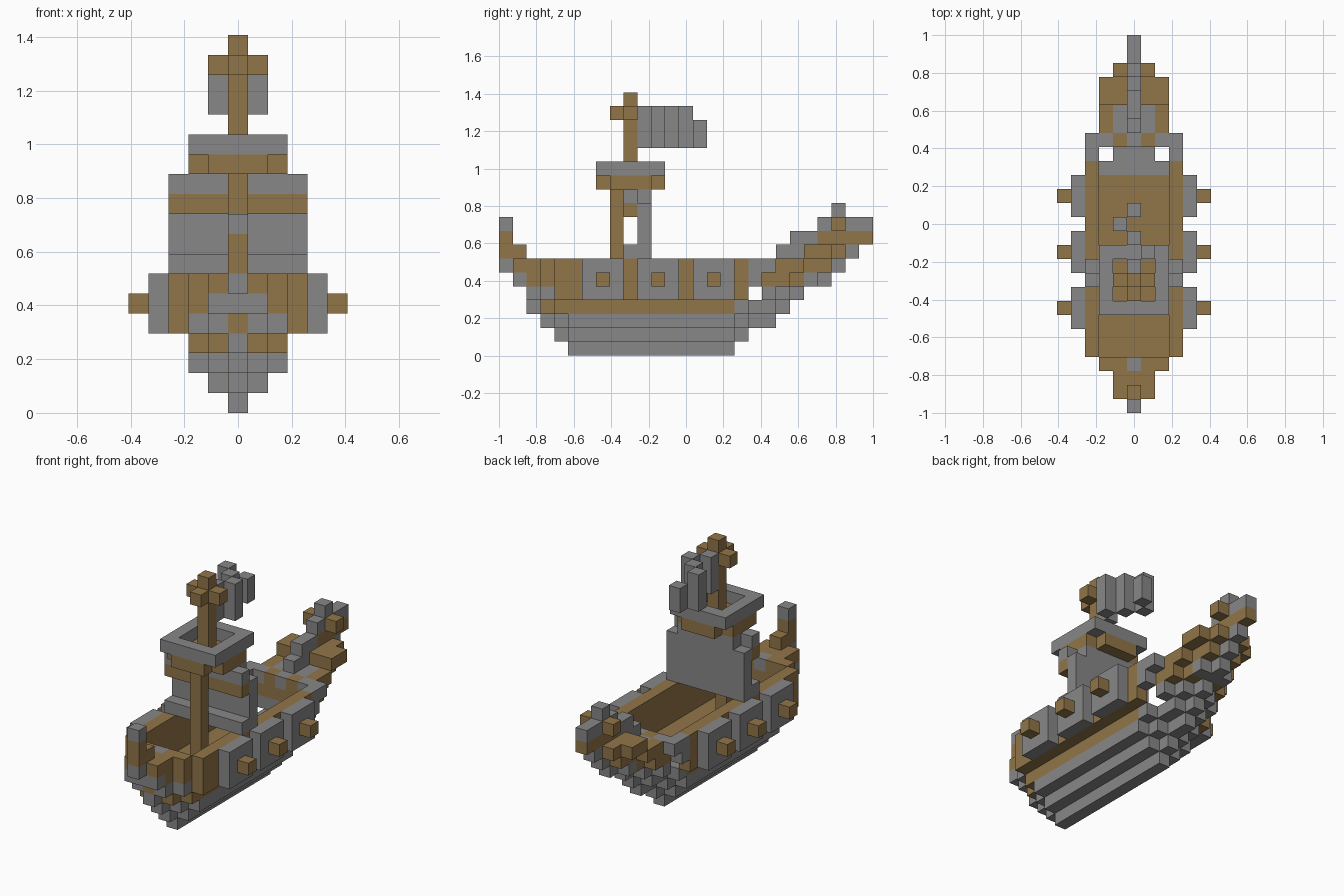
import bpy, bmesh
from mathutils import Vector

U = 2 / 27  # one block

if "Cube" in bpy.data.objects:
    bpy.data.objects.remove(bpy.data.objects["Cube"], do_unlink=True)


def material(name, rgb):
    m = bpy.data.materials.new(name)
    m.use_nodes = True
    m.diffuse_color = (*rgb, 1)
    m.node_tree.nodes["Principled BSDF"].inputs["Base Color"].default_value = (*rgb, 1)
    return m


MATS = [material("stone_grey", (0.25, 0.242, 0.242)),
        material("oak_brown", (0.285, 0.178, 0.065))]
GREY, BROWN = 0, 1
blocks = {}  # grid cell -> (part, colour)


def fill(part, colour, xs, ys, zs):
    """Fill an inclusive range of cells; later fills repaint earlier ones."""
    for x in range(xs[0], xs[1] + 1):
        for y in range(ys[0], ys[1] + 1):
            for z in range(zs[0], zs[1] + 1):
                blocks[x, y, z] = (part, colour)


def layer(part, z, *runs):
    """One symmetric layer from runs of (half width, first y, last y, colour)."""
    for half, y0, y1, colour in runs:
        fill(part, colour, (-half, half), (y0, y1), (z, z))


def carve(xs, ys, zs):
    for c in [c for c in blocks if xs[0] <= c[0] <= xs[1]
              and ys[0] <= c[1] <= ys[1] and zs[0] <= c[2] <= zs[1]]:
        del blocks[c]


# Keel and lower hull
layer("hull", 0, (0, 5, 16, GREY))
layer("hull", 1, (0, 4, 17, GREY), (1, 5, 16, GREY))
layer("hull", 2, (0, 3, 19, GREY), (1, 4, 17, GREY), (2, 5, 16, GREY))
layer("hull", 3, (0, 2, 20, GREY), (1, 18, 19, GREY), (1, 3, 3, BROWN),
      (2, 4, 16, BROWN), (2, 17, 17, GREY))

# Bulwark, hollowed to leave the deck
layer("bulwark", 4, (1, 2, 2, GREY), (0, 2, 2, BROWN), (2, 3, 3, GREY),
      (3, 4, 17, BROWN), (2, 18, 18, BROWN), (2, 19, 19, GREY),
      (1, 20, 20, GREY), (0, 21, 21, GREY))
layer("bulwark", 5, (1, 1, 1, GREY), (1, 2, 2, BROWN), (2, 3, 3, BROWN),
      (3, 4, 17, BROWN), (3, 18, 18, GREY), (2, 19, 20, BROWN),
      (1, 21, 21, BROWN), (1, 22, 22, GREY), (0, 23, 23, GREY))
layer("bulwark", 6, (0, 0, 0, GREY), (1, 1, 2, BROWN), (2, 3, 3, BROWN),
      (0, 3, 3, GREY), (3, 4, 17, BROWN), (3, 18, 19, GREY), (1, 19, 19, BROWN),
      (0, 19, 19, GREY), (2, 20, 21, BROWN), (1, 20, 21, GREY),
      (1, 22, 23, BROWN), (0, 24, 24, GREY))
carve((-2, 2), (4, 18), (4, 6))

# Bow post
fill("bow_post", BROWN, (0, 0), (0, 0), (7, 8))
fill("bow_post", BROWN, (0, 0), (1, 1), (7, 7))
fill("bow_post", GREY, (0, 0), (0, 0), (9, 9))

# Rising stern with its central stair
layer("stern", 7, (0, 20, 21, GREY), (2, 22, 23, BROWN), (1, 24, 24, BROWN),
      (0, 25, 25, GREY))
layer("stern", 8, (0, 21, 22, GREY), (0, 23, 26, BROWN))
layer("stern", 9, (0, 23, 26, GREY), (1, 24, 24, BROWN))
layer("stern", 10, (0, 24, 24, GREY))

# Gun ports and cannons on both sides
for side in (-1, 1):
    for y in (7, 11, 15):
        fill("gun_port", GREY, (4 * side,) * 2, (y - 1, y + 1), (4, 6))
        fill("cannon", BROWN, (5 * side,) * 2, (y, y), (5, 5))

# Square sail with yard
layer("sail", 7, (3, 9, 10, GREY))
layer("sail", 8, (3, 10, 10, GREY))
layer("sail", 9, (3, 10, 10, GREY))
layer("sail", 10, (3, 10, 10, GREY), (3, 9, 9, BROWN))
layer("sail", 11, (3, 9, 9, GREY), (2, 10, 10, GREY))

# Lower mast
fill("lower_mast", BROWN, (0, 0), (8, 8), (4, 11))

# Lookout nest: floor without corners, then a rim
layer("nest", 12, (1, 7, 11, BROWN), (2, 8, 10, BROWN))
layer("nest", 13, (2, 7, 11, GREY))
carve((-1, 1), (8, 10), (13, 13))

# Top mast with cross
fill("top_mast", BROWN, (0, 0), (9, 9), (13, 18))
layer("top_mast", 17, (0, 8, 8, BROWN), (1, 9, 9, BROWN))

# Waving flag
for y, x in enumerate((0, 1, 0, -1, 0), start=10):
    fill("flag", GREY, (x, x), (y, y), (15, 16 if y == 14 else 17))


def build(part):
    """Mesh the exposed block sides of one part and merge flat areas."""
    bm = bmesh.new()
    for cell, (name, colour) in blocks.items():
        if name != part:
            continue
        centre = Vector((cell[0], cell[1] - 13, cell[2] + 0.5))
        for axis in range(3):
            for sign in (-1, 1):
                n = Vector((0, 0, 0))
                n[axis] = sign
                if tuple(int(c + d) for c, d in zip(cell, n)) in blocks:
                    continue
                a = Vector((0, 0, 0))
                a[(axis + 1) % 3] = 1
                b = n.cross(a)
                corners = [a + b, b - a, -a - b, a - b]
                f = bm.faces.new([bm.verts.new((centre + (n + c) / 2) * U) for c in corners])
                f.material_index = colour
    bmesh.ops.remove_doubles(bm, verts=bm.verts, dist=U / 100)
    bmesh.ops.dissolve_limit(bm, angle_limit=0.01, verts=bm.verts, edges=bm.edges,
                             delimit={"MATERIAL", "NORMAL"})
    mesh = bpy.data.meshes.new(part)
    bm.to_mesh(mesh)
    bm.free()
    for m in MATS:
        mesh.materials.append(m)
    bpy.context.collection.objects.link(bpy.data.objects.new(part, mesh))


for part in sorted({p for p, _ in blocks.values()}):
    build(part)
